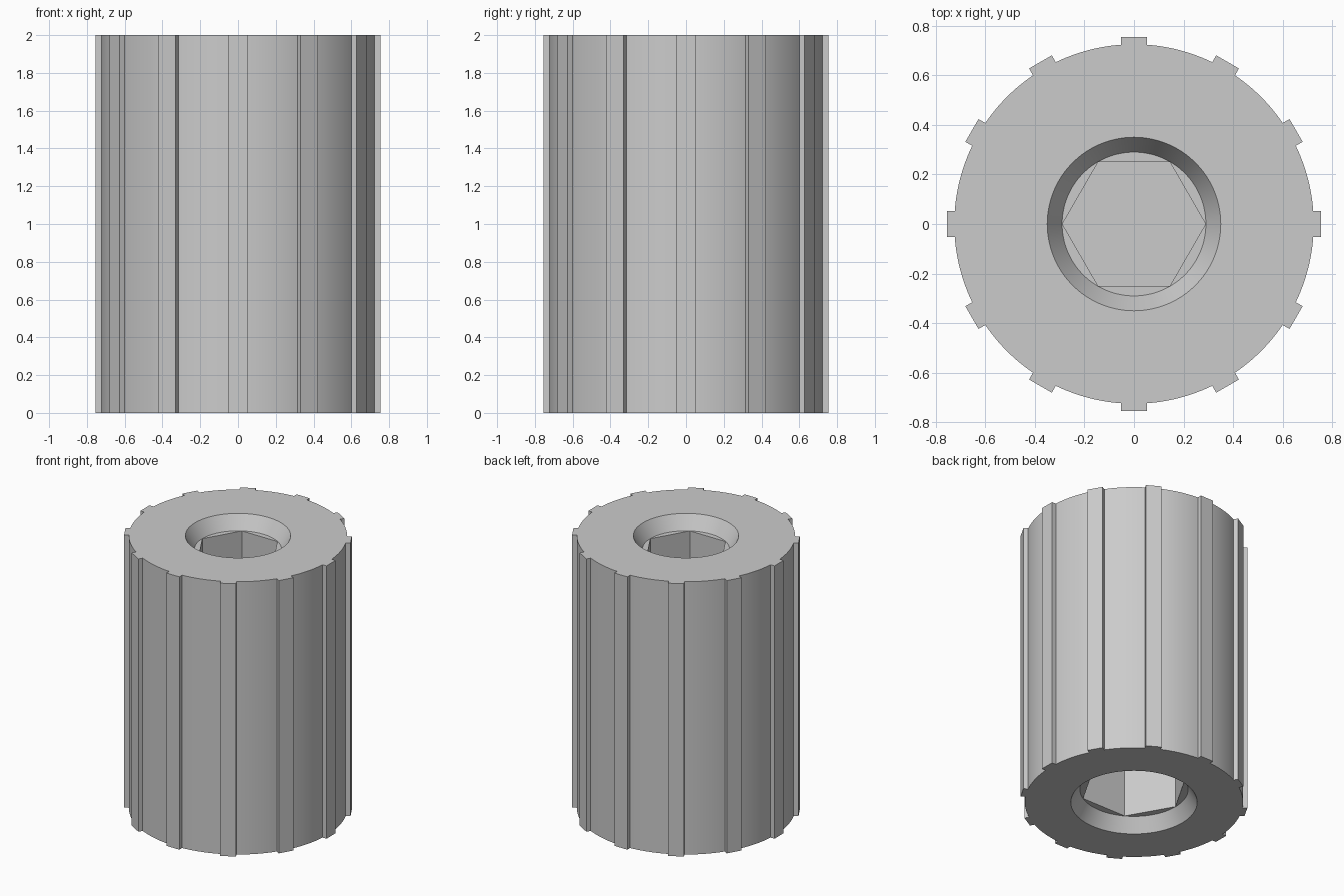
import bpy
import bmesh
from math import sin, cos, pi, radians, sqrt, asin

cube = bpy.data.objects.get("Cube")
if cube:
    bpy.data.objects.remove(cube, do_unlink=True)

HEIGHT = 2.0
RIBS = 12
PER_RIB = 16              # outline points for each rib and the arc after it
N = RIBS * PER_RIB        # points in every ring
BODY_R, RIB_R, RIB_HALF = 0.725, 0.755, 0.053


def circle(r):
    return [(r * cos(2 * pi * i / N), r * sin(2 * pi * i / N)) for i in range(N)]


def hexagon(r):
    """Hexagon with a corner on +x, its sides split to match the other rings."""
    side = N // 6
    points = []
    for i in range(N):
        k, t = i // side, (i % side) / side
        a, b = k * pi / 3, (k + 1) * pi / 3
        points.append((r * (cos(a) * (1 - t) + cos(b) * t),
                       r * (sin(a) * (1 - t) + sin(b) * t)))
    return points


def ribbed_outline():
    """Round body with evenly spaced flat-topped ribs."""
    foot = sqrt(BODY_R ** 2 - RIB_HALF ** 2)
    edge = asin(RIB_HALF / BODY_R)
    one = [(foot, -RIB_HALF), (RIB_R, -RIB_HALF), (RIB_R, RIB_HALF), (foot, RIB_HALF)]
    arcs = PER_RIB - 4
    step = (2 * pi / RIBS - 2 * edge) / (arcs + 1)
    for j in range(1, arcs + 1):
        a = edge + j * step
        one.append((BODY_R * cos(a), BODY_R * sin(a)))
    points = []
    for k in range(RIBS):
        c, s = cos(2 * pi * k / RIBS), sin(2 * pi * k / RIBS)
        points += [(x * c - y * s, x * s + y * c) for x, y in one]
    return points


def socket(r, mouth, lead, depth):
    """Rings from the socket floor out to its mouth, as (outline, depth)."""
    return [(hexagon(r - 0.001), depth), (hexagon(r - 0.001), lead),
            (circle(r), lead), (circle(mouth), 0.0)]


# Rings run from the upper socket floor, over the outside, to the lower floor
outline = ribbed_outline()
sections = [(ring, HEIGHT - d) for ring, d in socket(0.29, 0.35, 0.1, 0.9)]
sections += [(outline, HEIGHT), (outline, 0.0)]
sections += reversed(socket(0.36, 0.42, 0.1, 0.9))

bm = bmesh.new()
rings = [[bm.verts.new((x, y, z)) for x, y in ring] for ring, z in sections]
for a, b in zip(rings, rings[1:]):
    for i in range(N):
        j = (i + 1) % N
        bm.faces.new((a[i], a[j], b[j], b[i]))

# Socket floors
bm.faces.new(rings[0])
bm.faces.new(rings[-1])
bmesh.ops.recalc_face_normals(bm, faces=bm.faces)

mesh = bpy.data.meshes.new("ribbed_sleeve")
bm.to_mesh(mesh)
bm.free()
sleeve = bpy.data.objects.new("ribbed_sleeve", mesh)
bpy.context.collection.objects.link(sleeve)

# Plain grey
grey = bpy.data.materials.new("light_grey")
grey.use_nodes = True
colour = (0.6, 0.6, 0.6, 1.0)
grey.diffuse_color = colour
grey.node_tree.nodes["Principled BSDF"].inputs["Base Color"].default_value = colour
mesh.materials.append(grey)

bpy.ops.object.select_all(action='DESELECT')
sleeve.select_set(True)
bpy.context.view_layer.objects.active = sleeve
bpy.ops.object.shade_smooth_by_angle(angle=radians(25))
